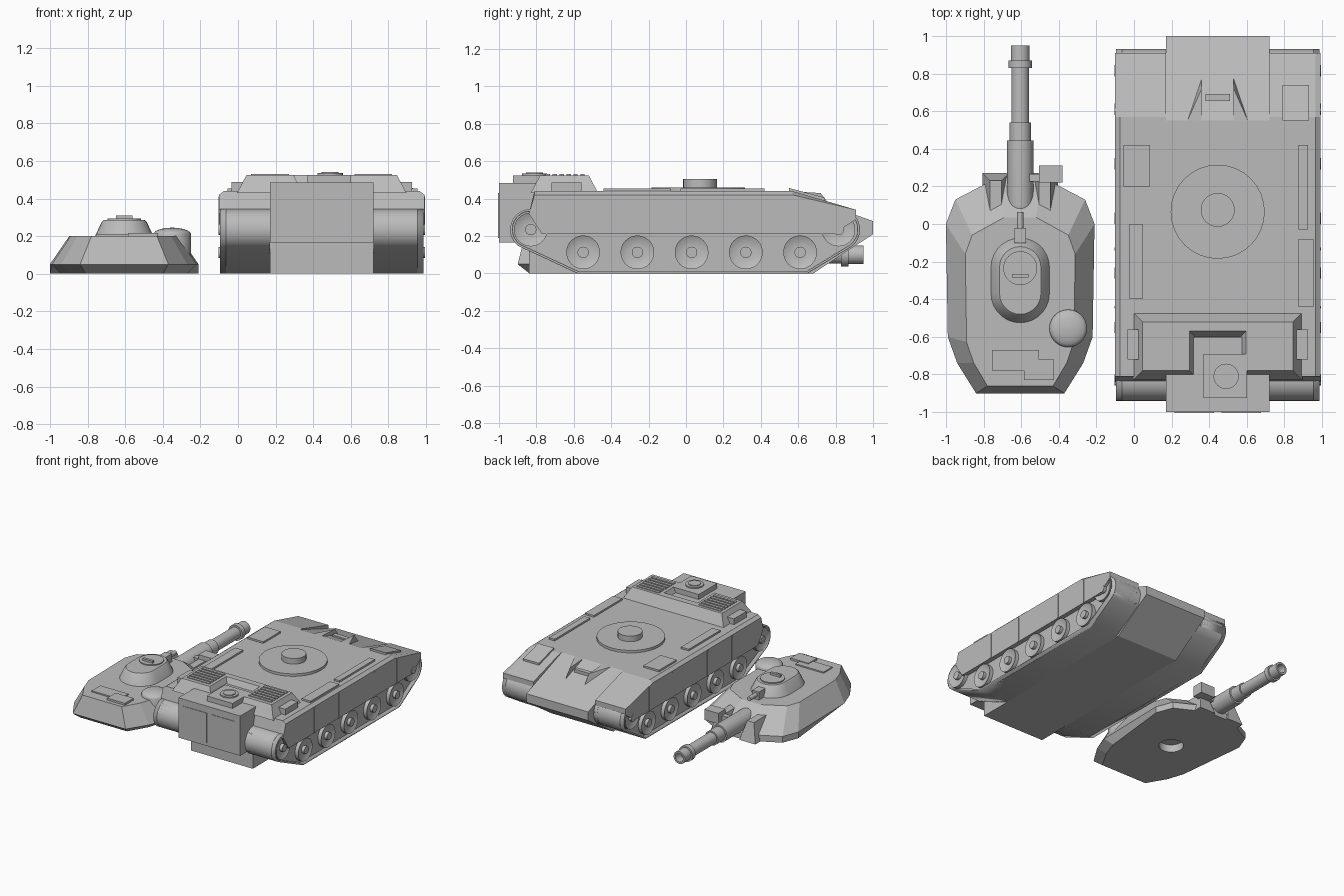
import bpy, bmesh
from math import sin, cos, pi, radians

cube = bpy.data.objects.get("Cube")
if cube:
    bpy.data.objects.remove(cube, do_unlink=True)

grey = bpy.data.materials.new("plain grey")
grey.use_nodes = True
grey.diffuse_color = (.5, .5, .5, 1)
shader = grey.node_tree.nodes["Principled BSDF"]
shader.inputs["Base Color"].default_value = grey.diffuse_color

# Centre lines of the two assemblies, and shared hull measures
HULL, TURRET = .445, -.605
DECK, SKIRT, GUN = .44, .21, .1
INNER, OUTER = .275, .54
REAR, FRONT = -.83, .815


def loft(name, centre, rings, smooth=False, mirror=False, caps=True):
    """Skin a row of equal rings; coordinates are local to the centre line."""
    bm = bmesh.new()
    rows = [[bm.verts.new(point) for point in ring] for ring in rings]
    for row, following in zip(rows, rows[1:]):
        for i in range(len(row)):
            bm.faces.new((row[i - 1], row[i], following[i], following[i - 1]))
    if caps:
        bm.faces.new(rows[0])
        bm.faces.new(rows[-1])
    bmesh.ops.remove_doubles(bm, verts=bm.verts, dist=.0001)
    bmesh.ops.recalc_face_normals(bm, faces=bm.faces)
    mesh = bpy.data.meshes.new(name)
    bm.to_mesh(mesh)
    bm.free()
    mesh.materials.append(grey)
    part = bpy.data.objects.new(name, mesh)
    part.location.x = centre
    bpy.context.collection.objects.link(part)
    if smooth:
        bpy.ops.object.select_all(action='DESELECT')
        part.select_set(True)
        bpy.context.view_layer.objects.active = part
        bpy.ops.object.shade_smooth_by_angle(angle=radians(35))
    if mirror:
        part.modifiers.new("other side", 'MIRROR').use_clip = False
    return part


def box(name, centre, x, y, z, inset=0, mirror=False):
    """Box between pairs of limits, its top optionally drawn in on every side."""
    rings = []
    for height, shrink in zip(z, (0, inset)):
        left, right = x[0] + shrink, x[1] - shrink
        back, front = y[0] + shrink, y[1] - shrink
        rings.append([(left, back, height), (right, back, height),
                      (right, front, height), (left, front, height)])
    return loft(name, centre, rings, mirror=mirror)


def across(profile, x):
    return [(x, y, z) for y, z in profile]


def arc(y, z, radius, start, end, steps=14):
    angles = [radians(start + (end - start) * i / steps) for i in range(steps + 1)]
    return [(y + radius * cos(a), z + radius * sin(a)) for a in angles]


def lathe(name, centre, axis, origin, profile, mirror=False, sides=32):
    """Turn (distance, radius) pairs about an axis through the origin point."""
    order = {'x': (0, 1, 2), 'y': (1, 0, 2), 'z': (2, 0, 1)}[axis]
    rings = []
    for distance, radius in profile:
        ring = []
        for i in range(sides):
            angle = 2 * pi * i / sides
            point = list(origin)
            for k, step in zip(order, (distance, radius * cos(angle), radius * sin(angle))):
                point[k] += step
            ring.append(point)
        rings.append(ring)
    return loft(name, centre, rings, smooth=True, mirror=mirror)


def cylinder(name, centre, axis, origin, radius, length, mirror=False):
    return lathe(name, centre, axis, origin, [(0, radius), (length, radius)], mirror)


# Hull centre section and rear compartment with two doors
keel = [(-.84, 0), (-.84, DECK), (.55, DECK), (1, .28), (1, SKIRT), (.68, 0)]
loft("hull_body", HULL, [across(keel, -INNER), across(keel, INNER)])
box("rear_compartment", HULL, x=(-INNER, INNER), y=(-1, -.6), z=(.165, .485))
box("rear_door", HULL, x=(.02, .23), y=(-1.004, -.99), z=(.19, .43), mirror=True)

# Tracks: a recessed core inside a full-width band
track = arc(REAR, .235, .11, 90, 235) + [(-.58, 0), (.65, 0)] + arc(FRONT, .235, .115, -55, 90)
loft("track_core", HULL, [across(track, INNER), across(track, OUTER - .03)], True, mirror=True)
band = loft("track_band", HULL, [across(track, INNER), across(track, OUTER)], True, caps=False)
band.modifiers.new("thickness", 'SOLIDIFY').thickness = .012
band.modifiers.new("other side", 'MIRROR')

# Fenders with side skirts, chamfered along the top edge
fender = [(-.77, SKIRT), (-.84, .32), (-.81, DECK), (.57, DECK), (.91, .34), (.91, .29), (.79, SKIRT)]
chamfered = [(y, min(z, DECK - .02)) for y, z in fender]
loft("fender", HULL, [across(fender, INNER), across(fender, OUTER - .02),
                      across(chamfered, OUTER + .006)], mirror=True)
for y in (-.45, -.14, .31, .6):
    box("skirt_seam", HULL, x=(OUTER, OUTER + .01), y=(y, y + .015), z=(SKIRT, DECK - .03), mirror=True)

# Road wheels evenly spaced, with a larger wheel raised at each end
wheel = [(-.1, .09), (0, .09), (-.015, .06), (-.015, .03), (.01, .03)]
road = [(.03 + .29 * i, .113) for i in range(-2, 3)]
for y, z in road + [(REAR, .235), (FRONT, .235)]:
    lathe("wheel", HULL, 'x', (OUTER, y, z), wheel, mirror=True)

# Engine deck: raised louvred blocks either side of a sunken channel
RAISED = .525
box("engine_deck", HULL, x=(.1, .45), y=(-.83, -.47), z=(DECK - .01, RAISED), inset=.05, mirror=True)
box("channel_front", HULL, x=(-.2, .2), y=(-.62, -.47), z=(DECK - .01, RAISED), inset=.05)
for i in range(6):
    y = -.75 + .037 * i
    box("louvre", HULL, x=(.175, .375), y=(y, y + .023), z=(RAISED - .01, RAISED + .006), mirror=True)
box("rear_hatch_plate", HULL, x=(-.075, .155), y=(-.925, -.69), z=(DECK, RAISED))
cylinder("rear_hatch", HULL, 'z', (.045, -.81, RAISED), radius=.067, length=.01)
cylinder("hatch_cap", HULL, 'z', (.045, -.81, RAISED), radius=.045, length=.016)
box("stowage_box", HULL, x=(.42, .48), y=(-.72, -.56), z=(DECK - .01, .487), mirror=True)

# Turret ring and deck fittings
cylinder("turret_ring", HULL, 'z', (0, .065, DECK), radius=.25, length=.02)
cylinder("ring_hub", HULL, 'z', (0, .075, DECK), radius=.09, length=.065)
for side, y in (((-.5, -.36), (.2, .42)), ((-.47, -.4), (-.4, 0)),
                ((.43, .48), (-.03, .42)), ((.43, .51), (-.44, -.08))):
    box("deck_panel", HULL, side, y, z=(DECK, DECK + .014))
slope = [(.55, DECK), (.55, .457), (.74, .406), (.74, .38)]
loft("front_panel", HULL, [across(slope, .345), across(slope, .485)])
fin = [(.55, DECK), (.72, .43), (.78, .35)]
loft("glacis_fin", HULL, [across(fin, .085), [(.16, .55, DECK)] * 3], mirror=True)
box("vision_block", HULL, x=(-.065, .065), y=(.655, .69), z=(.37, .415))

# Turret body: one half outline, drawn in below the rear and towards the roof
rim = [(.235, -.9), (.335, -.74), (.385, -.6), (.395, 0), (.345, .13), (.115, .25)]
foot = [(x * .87, y * .93) if y < -.5 else (x, y) for x, y in rim]
roof = [(x * .74, y * .78 - .16) for x, y in rim]


def symmetric(half, z):
    return [(x, y, z) for x, y in half] + [(-x, y, z) for x, y in reversed(half)]


body = loft("turret_body", TURRET, [symmetric(foot, 0), symmetric(rim, .05), symmetric(roof, .2)])
socket = cylinder("socket_cutter", TURRET, 'z', (0, -.3, -.02), radius=.09, length=.08)
socket.hide_render = socket.hide_viewport = True
cut = body.modifiers.new("socket", 'BOOLEAN')
cut.object = socket
box("mantlet_cheek", TURRET, x=(.06, .2), y=(-.1, .27), z=(0, .15), inset=.04, mirror=True)

# Cupola: a rounded oblong drawn in towards its hatch
def oblong(radius, z):
    ends = arc(0, -.23, radius, 0, 180) + arc(0, -.37, radius, 180, 360)
    return [(x, y, z) for x, y in ends]


loft("cupola", TURRET, [oblong(.16, .19), oblong(.12, .275), oblong(.11, .285)], True)
cylinder("cupola_hatch", TURRET, 'z', (0, -.235, .28), radius=.09, length=.013)
box("hatch_handle", TURRET, x=(-.045, .045), y=(-.285, -.265), z=(.28, .31))
box("machine_gun_mount", TURRET, x=(-.03, .03), y=(-.1, -.02), z=(.19, .265))
cylinder("machine_gun", TURRET, 'y', (0, -.03, .235), radius=.017, length=.095)

# Turret fittings
curve = [(.21 + .035 * sin(a), .1 * cos(a)) for a in (0, .3, .6, .9, 1.2, 1.5)]
lathe("side_dome", TURRET, 'z', (.255, -.555, 0), [(.03, .1)] + curve)
box("roof_panel", TURRET, x=(-.15, .1), y=(-.78, -.67), z=(.19, .21))
box("roof_panel_step", TURRET, x=(.02, .18), y=(-.83, -.72), z=(.19, .216))
box("sight_box", TURRET, x=(.1, .225), y=(.22, .31), z=(GUN, .185))
box("sight_arm", TURRET, x=(.05, .11), y=(.225, .265), z=(GUN, .15))

# Main gun: stepped sleeves, then a collar and a hollow muzzle
barrel = [(.02, .035), (.06, .065)]
for start, end, radius in ((.1, .445, .07), (.445, .54, .057), (.54, .83, .047), (.83, .87, .062)):
    barrel += [(start, radius), (end, radius)]
barrel += [(.87, .05), (.95, .05), (.95, .035), (.88, .035)]
lathe("main_gun", TURRET, 'y', (0, 0, GUN), barrel)
